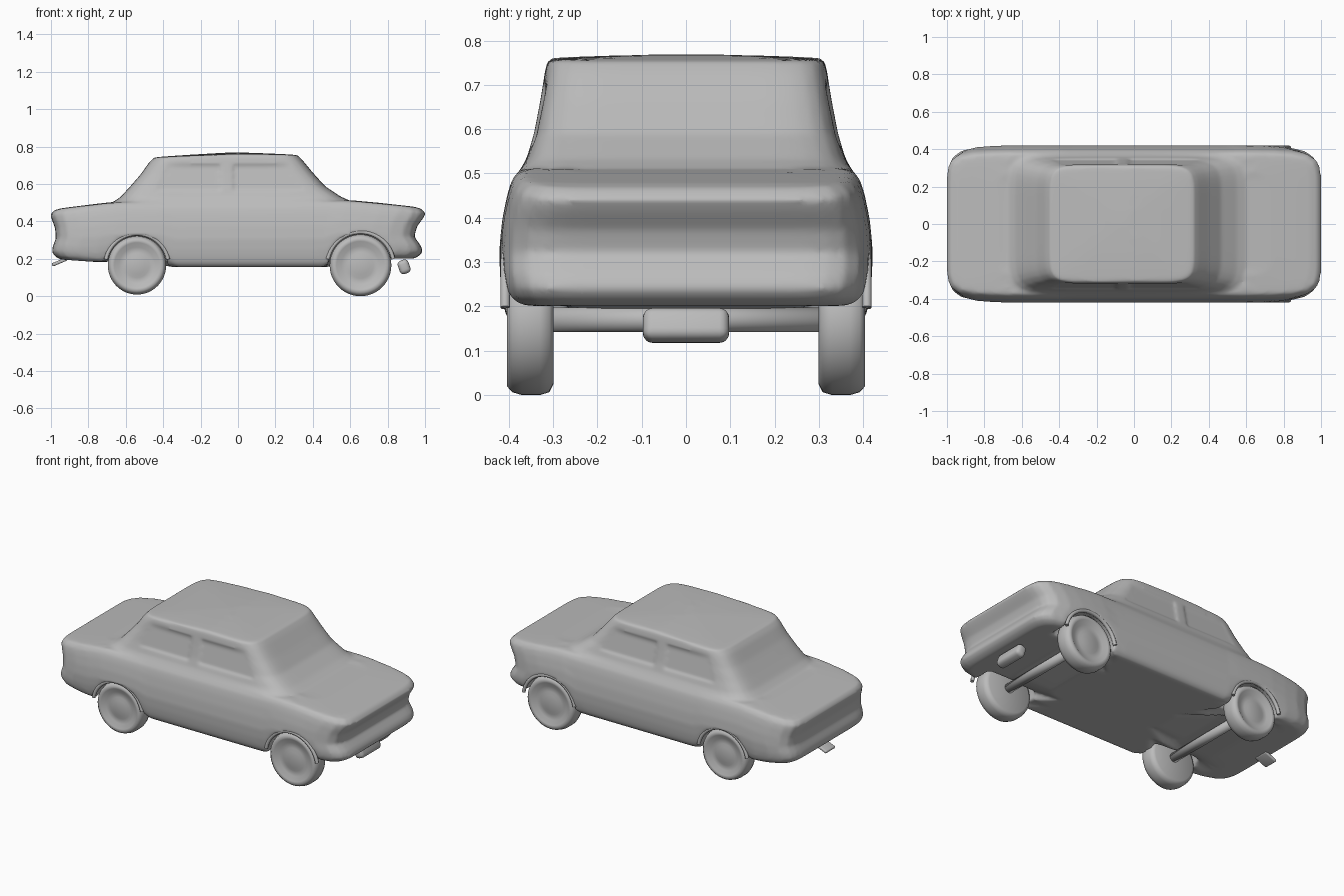
import bpy, bmesh, math
from mathutils import Matrix

cube = bpy.data.objects.get("Cube")
if cube:
    bpy.data.objects.remove(cube, do_unlink=True)

grey = bpy.data.materials.new("plain grey")
grey.use_nodes = True
grey.diffuse_color = (0.5, 0.5, 0.5, 1)
bsdf = grey.node_tree.nodes["Principled BSDF"]
bsdf.inputs["Base Color"].default_value = (0.5, 0.5, 0.5, 1)
bsdf.inputs["Roughness"].default_value = 0.7


def finish(name, bm, helper=False):
    bmesh.ops.recalc_face_normals(bm, faces=bm.faces)
    for f in bm.faces:
        f.smooth = True
    mesh = bpy.data.meshes.new(name)
    bm.to_mesh(mesh)
    bm.free()
    mesh.materials.append(grey)
    ob = bpy.data.objects.new(name, mesh)
    bpy.context.collection.objects.link(ob)
    if helper:
        ob.hide_render = True
        ob.display_type = 'WIRE'
    return ob


def curve_at(points, x):
    """Piecewise linear value of a profile at x."""
    if x <= points[0][0]:
        return points[0][1]
    for (xa, a), (xb, b) in zip(points, points[1:]):
        if x <= xb:
            return a + (b - a) * (x - xa) / (xb - xa)
    return points[-1][1]


def loft(levels, power, floor, roof, n=96):
    """Stack rounded rectangles (height fraction, x0, x1, half width)."""
    bm = bmesh.new()
    shrink = [(0.05), 0.25, 0.5, 0.75, 0.9, 0.96]
    first, last = levels[0], levels[-1]
    rings = [(first, s) for s in shrink] + [(l, 1) for l in levels]
    rings += [(last, s) for s in reversed(shrink)]
    loops = []
    for i, ((f, x0, x1, hw), s) in enumerate(rings):
        loop = []
        for k in range(n):
            a = math.tau * k / n
            u, v = math.cos(a), math.sin(a)
            r = (abs(u) ** power + abs(v) ** power) ** (-1 / power)
            x = (x0 + x1) / 2 + u * r * s * (x1 - x0) / 2
            lo, hi = curve_at(floor, x), curve_at(roof, x)
            crown = 0.012 * (1 - s) ** 0.5 if i > len(shrink) else 0
            loop.append(bm.verts.new((x, v * r * s * hw, lo + (hi - lo) * f + crown)))
        loops.append(loop)
    for a, b in zip(loops, loops[1:]):
        for k in range(n):
            bm.faces.new((a[k], a[k - 1], b[k - 1], b[k]))
    bm.faces.new(loops[0])
    bm.faces.new(loops[-1])
    return bm


# lower body: bumper bulge, concave end panels, shoulder
floor = [(-1, .2), (-.72, .18), (-.67, .205), (-.42, .2), (-.37, .155),
         (.47, .155), (.53, .205), (1, .2)]
deck = [(-1, .455), (-.95, .467), (-.65, .5), (.6, .508), (.95, .475), (1, .462)]
body = finish("car_body", loft([
    (0, -.95, .94, .385), (.06, -.98, .97, .405), (.15, -.995, .988, .413),
    (.26, -.99, .977, .418), (.43, -.973, .942, .421), (.63, -.978, .957, .415),
    (.81, -.994, .988, .404), (.92, -1.003, 1.003, .394), (1, -.985, .982, .377)],
    10, floor, deck))

# cabin, merged into the body
WIDTH = [(.46, .385), (.50, .378), (.53, .36), (.585, .343), (.655, .329),
         (.72, .318), (.745, .312)]
BACK = (-.70, -.675, -.63, -.58, -.52, -.475, -.45)
FRONT = (.68, .62, .55, .465, .40, .345, .32)
base, peak = [(0, .46)], [(-.45, .74), (0, .758), (.32, .753)]
cabin = finish("cabin_volume", loft(
    [((z - .46) / .285, a, b, w) for (z, w), a, b in zip(WIDTH, BACK, FRONT)],
    8, base, peak), True)


def cut(ob, operation):
    m = body.modifiers.new(ob.name, 'BOOLEAN')
    m.object, m.operation, m.solver = ob, operation, 'EXACT'


cut(cabin, 'UNION')


# shallow side windows
def window_cutter(name, corners, side):
    bm = bmesh.new()
    inner, outer = [], []
    for x, z in corners:
        y = curve_at(WIDTH, z) - .008
        inner.append(bm.verts.new((x, side * y, z)))
        outer.append(bm.verts.new((x, side * (y + .1), z)))
    bm.faces.new(inner)
    bm.faces.new(outer)
    for k in range(4):
        bm.faces.new((inner[k], inner[k - 1], outer[k - 1], outer[k]))
    return finish(name, bm, True)


def cylinder(name, radius, y0, y1, x, z, helper=False):
    bm = bmesh.new()
    bmesh.ops.create_cone(bm, cap_ends=True, segments=64, radius1=radius, radius2=radius,
                          depth=abs(y1 - y0), matrix=Matrix.Translation((x, (y0 + y1) / 2, z))
                          @ Matrix.Rotation(math.pi / 2, 4, 'X'))
    return finish(name, bm, helper)


# wheel lathed from its half section (radius fraction, distance from centre line)
SECTION = [(0, .392), (.3, .392), (.42, .386), (.62, .386), (.78, .402), (.88, .404),
           (.96, .392), (1, .37), (1, .33), (.96, .308), (.85, .299), (0, .299)]


def wheel(name, radius, x, z, side):
    bm = bmesh.new()
    verts = [bm.verts.new((x + r * radius, side * y, z)) for r, y in SECTION]
    edges = [bm.edges.new(p) for p in zip(verts, verts[1:])]
    bmesh.ops.spin(bm, geom=verts + edges, cent=(x, 0, z), axis=(0, 1, 0),
                   angle=math.tau, steps=48, use_merge=True)
    bmesh.ops.remove_doubles(bm, verts=bm.verts, dist=1e-4)
    return finish(name, bm)


# raised lip over each wheel arch
def arch_lip(name, radius, x, z, side):
    curve = bpy.data.curves.new(name, 'CURVE')
    curve.dimensions = '3D'
    curve.bevel_depth, curve.bevel_resolution, curve.use_fill_caps = .011, 2, True
    spline = curve.splines.new('POLY')
    spline.points.add(24)
    for k, p in enumerate(spline.points):
        a = math.pi * (.06 + .88 * k / 24)
        p.co = (x + radius * math.cos(a), side * .408, z + radius * math.sin(a), 1)
    for s in curve.splines:
        s.use_smooth = True
    curve.materials.append(grey)
    bpy.context.collection.objects.link(bpy.data.objects.new(name, curve))


for side, label in ((1, "left"), (-1, "right")):
    cut(window_cutter("front_window_cutter_" + label,
                      [(-.44, .56), (-.09, .56), (-.09, .705), (-.38, .705)], side), 'DIFFERENCE')
    cut(window_cutter("rear_window_cutter_" + label,
                      [(-.03, .56), (.36, .56), (.27, .705), (-.03, .705)], side), 'DIFFERENCE')
    for end, x, r in (("front", -.54, .156), ("rear", .655, .165)):
        z = .165
        tag = f"{end}_{label}"
        cut(cylinder("arch_cutter_" + tag, r + .008, side * .27, side * .5, x, z, True),
            'DIFFERENCE')
        wheel("wheel_" + tag, r, x, z, side)
        arch_lip("arch_lip_" + tag, r + .013, x, z, side)

# soften the merged shell
remesh = body.modifiers.new("blend", 'REMESH')
remesh.mode, remesh.voxel_size, remesh.use_smooth_shade = 'VOXEL', .01, True
soft = body.modifiers.new("soften", 'SMOOTH')
soft.factor, soft.iterations = .5, 5

# axles
for end, x in (("front", -.54), ("rear", .655)):
    cylinder(end + "_axle", .028, -.32, .32, x, .17)


# hanging plate and small spur under the bumpers
def block(name, size, place, tilt, bevel):
    bm = bmesh.new()
    bmesh.ops.create_cube(bm, size=1, matrix=Matrix.Translation(place)
                          @ Matrix.Rotation(tilt, 4, 'Y') @ Matrix.Diagonal((*size, 1)))
    ob = finish(name, bm)
    m = ob.modifiers.new("round", 'BEVEL')
    m.width, m.segments = bevel, 4


block("hanging_plate", (.06, .195, .075), (.888, 0, .157), -.35, .022)
block("bumper_spur", (.085, .09, .018), (-.955, 0, .183), -.4, .007)
